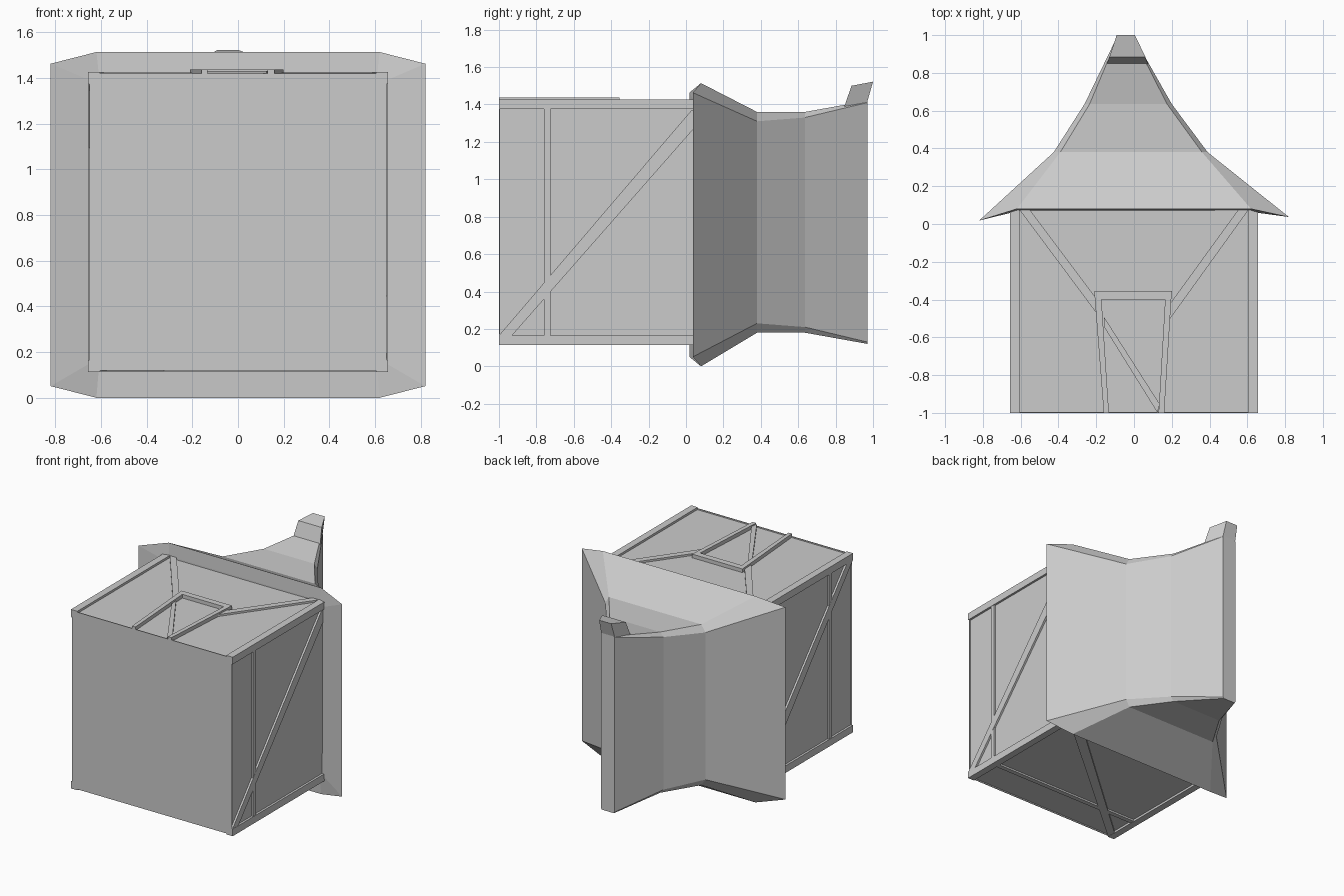
import bpy, bmesh

if "Cube" in bpy.data.objects:
    bpy.data.objects.remove(bpy.data.objects["Cube"])

ZC = 0.77      # height of the building's long axis
WALL = 0.641   # distance of the wall planes from that axis


def make(name, verts, faces):
    bm = bmesh.new()
    vs = [bm.verts.new(v) for v in verts]
    for f in faces:
        bm.faces.new([vs[i] for i in f])
    bmesh.ops.recalc_face_normals(bm, faces=bm.faces)
    me = bpy.data.meshes.new(name)
    bm.to_mesh(me)
    bm.free()
    ob = bpy.data.objects.new(name, me)
    bpy.context.collection.objects.link(ob)
    return ob


def loft(name, rings):
    """Closed solid through rings of equal vertex count."""
    n = len(rings[0])
    verts = [v for r in rings for v in r]
    faces = [(k * n + i, k * n + (i + 1) % n, (k + 1) * n + (i + 1) % n, (k + 1) * n + i)
             for k in range(len(rings) - 1) for i in range(n)]
    faces += [tuple(range(n)), tuple(range(len(verts) - n, len(verts)))]
    return make(name, verts, faces)


def box(name, x0, x1, y0, y1, z0, z1):
    return loft(name, [[(x0, y, z0), (x1, y, z0), (x1, y, z1), (x0, y, z1)] for y in (y0, y1)])


# Maps from wall coordinates (across, along y, outward) to space
SIDES = {
    "right": lambda u, y, d: (d, y, ZC + u),
    "left": lambda u, y, d: (-d, y, ZC - u),
    "bottom": lambda u, y, d: (u, y, ZC - d),
    "top": lambda u, y, d: (u, y, ZC + d),
}


def timber(name, side, outline, top=0.655):
    f = SIDES[side]
    return loft(name, [[f(u, y, d) for u, y in outline] for d in (WALL - 0.02, top)])


# Walls
box("walls", -WALL, WALL, -1, 0.1, ZC - WALL, ZC + WALL)
box("base_plate", -0.65, 0.65, -1, -0.995, ZC - 0.65, ZC + 0.65)

# Corner posts
for sx in (-1, 1):
    for sz in (-1, 1):
        xs = sorted((sx * 0.605, sx * 0.657))
        zs = sorted((ZC + sz * 0.605, ZC + sz * 0.657))
        box("corner_post", *xs, -1, 0.075, *zs)

# Cross rail and diagonal brace on the three plain walls
for side in ("right", "left", "bottom"):
    timber(side + "_rail", side,
           [(-0.61, -0.76), (0.61, -0.76), (0.61, -0.725), (-0.61, -0.725)], 0.654)
    timber(side + "_brace", side,
           [(-0.605, -1), (-0.605, -0.93), (0.51, 0.05), (0.6, 0.05), (0.6, 0.03)])

# Door wall: braces, frame and door diagonal
timber("left_door_brace", "top", [(-0.61, 0.08), (-0.555, 0.08), (-0.195, -0.40), (-0.2, -0.47)])
timber("right_door_brace", "top", [(0.61, 0.08), (0.555, 0.08), (0.185, -0.43), (0.185, -0.51)])
timber("door_lintel", "top", [(-0.21, -0.355), (0.2, -0.355), (0.197, -0.4), (-0.207, -0.4)], 0.668)
timber("door_left_jamb", "top", [(-0.207, -0.4), (-0.172, -0.4), (-0.133, -1), (-0.16, -1)], 0.668)
timber("door_right_jamb", "top", [(0.197, -0.4), (0.165, -0.4), (0.13, -1), (0.16, -1)], 0.668)
timber("door_brace", "top", [(-0.16, -0.49), (-0.155, -0.55), (0.125, -1), (0.134, -0.95)], 0.66)

# Roof: flared octagonal sections from the eaves to the ridge
# middle y, corner y left/right, outer x left/right, inner x left/right, outer/inner half z, centre z
LEVELS = [
    (0.075, 0.06, 0.06, -0.65, 0.65, -0.61, 0.61, 0.62, 0.65, 0.77),
    (0.08, 0.018, 0.037, -0.82, 0.82, -0.62, 0.62, 0.706, 0.757, 0.757),
    (0.38, 0.38, 0.38, -0.425, 0.39, -0.39, 0.36, 0.54, 0.59, 0.77),
    (0.635, 0.635, 0.635, -0.262, 0.2, -0.235, 0.175, 0.56, 0.59, 0.77),
    (0.97, 0.97, 0.97, -0.1, 0.01, -0.094, 0.004, 0.64, 0.65, 0.77),
]
rings = []
for ym, yl, yr, xl, xr, il, ir, ho, hi, zc in LEVELS:
    rings.append([(xl, yl, zc - ho), (il, ym, zc - hi), (ir, ym, zc - hi), (xr, yr, zc - ho),
                  (xr, yr, zc + ho), (ir, ym, zc + hi), (il, ym, zc + hi), (xl, yl, zc + ho)])
loft("roof", rings)

# Ridge ornament over the door gable
loft("ridge_ornament", [
    [(-0.145, 0.845, 1.385), (0.075, 0.845, 1.385), (0.01, 0.968, 1.41), (-0.1, 0.968, 1.41)],
    [(-0.13, 0.885, 1.5), (0.06, 0.885, 1.5), (0.005, 1.0, 1.522), (-0.092, 1.0, 1.522)]])
